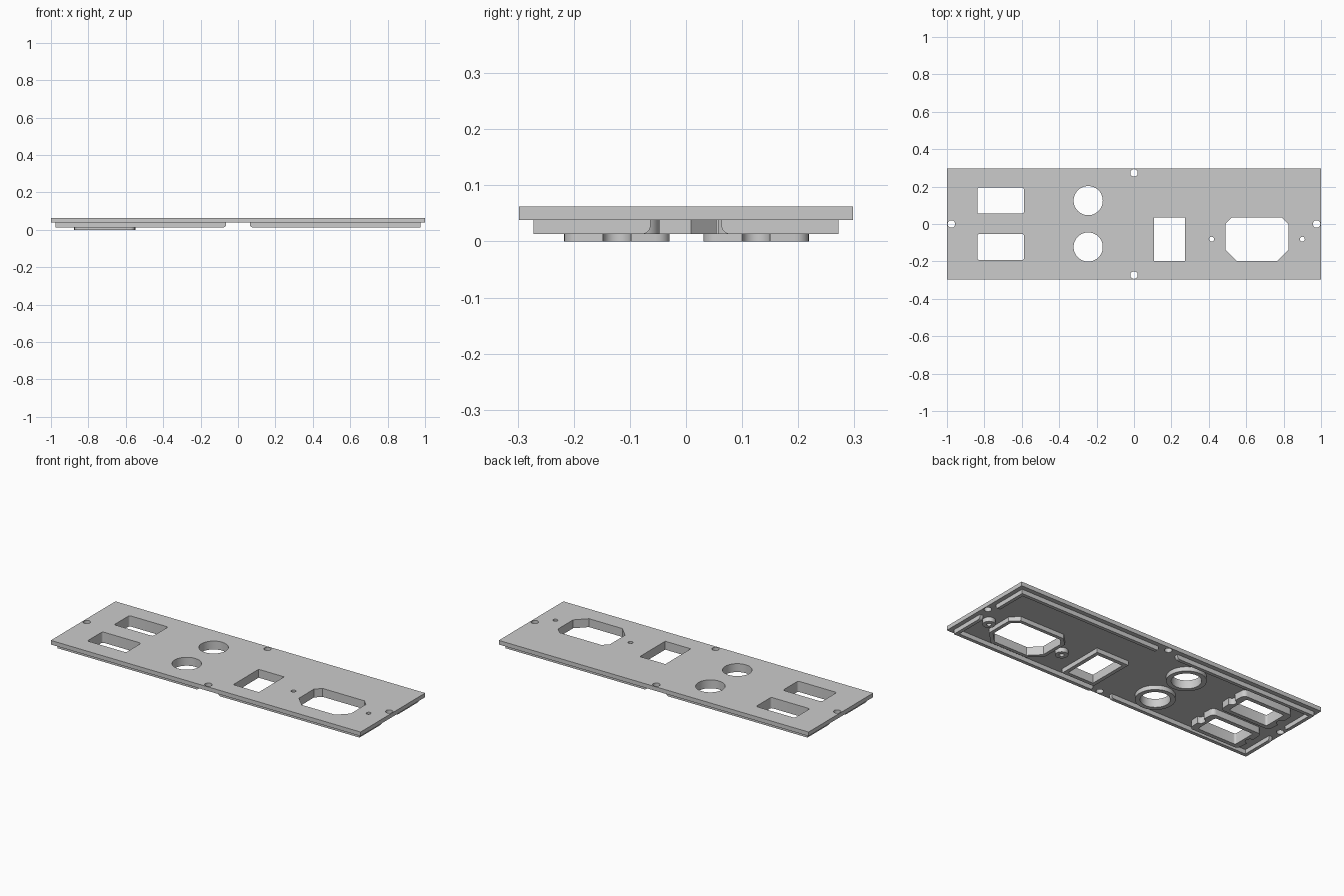
import bpy, bmesh
from math import pi, sin, cos

cube = bpy.data.objects.get("Cube")
if cube:
    bpy.data.objects.remove(cube, do_unlink=True)

# One grey for the whole panel
GREY = (0.6, 0.6, 0.6, 1.0)
grey = bpy.data.materials.new("panel grey")
grey.use_nodes = True
grey.diffuse_color = GREY
grey.node_tree.nodes["Principled BSDF"].inputs["Base Color"].default_value = GREY

# Levels: collar foot, rail foot, plate underside, plate top
FOOT, RAIL, UNDER, TOP = 0.0, 0.013, 0.038, 0.062


def arc(cx, cy, r, a0, a1, n):
    return [(cx + r * cos(a0 + (a1 - a0) * i / n),
             cy + r * sin(a0 + (a1 - a0) * i / n)) for i in range(n + 1)]


def circle(cx, cy, r, n=48):
    return arc(cx, cy, r, 0, 2 * pi, n)[:-1]


def box(x0, x1, y0, y1, low=0.0, high=0.0, n=1, grow=0.0):
    """Rectangle with cut (n=1) or rounded corners, low and high in y."""
    x0, x1, y0, y1 = x0 - grow, x1 + grow, y0 - grow, y1 + grow
    if low == 0:
        return [(x0, y0), (x1, y0), (x1, y1), (x0, y1)]
    low, high = low + grow * 0.586, high + grow * 0.586
    return (arc(x0 + low, y0 + low, low, pi, 1.5 * pi, n)
            + arc(x1 - low, y0 + low, low, 1.5 * pi, 2 * pi, n)
            + arc(x1 - high, y1 - high, high, 0, pi / 2, n)
            + arc(x0 + high, y1 - high, high, pi / 2, pi, n))


def finish(bm, name):
    bmesh.ops.recalc_face_normals(bm, faces=bm.faces)
    mesh = bpy.data.meshes.new(name)
    bm.to_mesh(mesh)
    bm.free()
    mesh.materials.append(grey)
    obj = bpy.data.objects.new(name, mesh)
    bpy.context.collection.objects.link(obj)
    bpy.ops.object.select_all(action='DESELECT')
    obj.select_set(True)
    bpy.context.view_layer.objects.active = obj
    bpy.ops.object.shade_smooth_by_angle(angle=pi / 6)
    return obj


def slab(name, outlines, z0, z1):
    """Extruded flat shape; outlines after the first are holes."""
    curve = bpy.data.curves.new(name + " outline", 'CURVE')
    curve.dimensions = '2D'
    curve.fill_mode = 'BOTH'
    curve.extrude = (z1 - z0) / 2
    for pts in outlines:
        spline = curve.splines.new('POLY')
        spline.points.add(len(pts) - 1)
        for p, (x, y) in zip(spline.points, pts):
            p.co = (x, y, 0, 1)
        spline.use_cyclic_u = True
    temp = bpy.data.objects.new(name + " outline", curve)
    bpy.context.collection.objects.link(temp)
    bm = bmesh.new()
    bm.from_mesh(temp.to_mesh())
    temp.to_mesh_clear()
    bpy.data.objects.remove(temp, do_unlink=True)
    bpy.data.curves.remove(curve)
    bmesh.ops.remove_doubles(bm, verts=bm.verts, dist=1e-5)
    bmesh.ops.translate(bm, verts=bm.verts, vec=(0, 0, (z0 + z1) / 2))
    return finish(bm, name)


# Openings
PAIR_Y = {"back": 0.125, "front": -0.123}
SOCKET = dict(x0=0.49, x1=0.825, y0=-0.198, y1=0.034, low=0.06, high=0.033)
SWITCH = dict(x0=0.108, x1=0.273, y0=-0.198, y1=0.036)
SCREWS = {"inner": 0.415, "outer": 0.9}
SCREW_Y, JACK_X, PORT_X = -0.081, -0.245, -0.713


def port_hole(y):
    return box(PORT_X - 0.125, PORT_X + 0.125, y - 0.07, y + 0.07, 0.012, 0.012, 5)


# Plate with every opening and four edge screw holes
holes = [box(**SOCKET), box(**SWITCH)]
for y in PAIR_Y.values():
    holes += [port_hole(y), circle(JACK_X, y, 0.078)]
holes += [circle(x, SCREW_Y, 0.013, 24) for x in SCREWS.values()]
holes += [circle(x, y, 0.02, 24)
          for x, y in ((0, 0.273), (0, -0.273), (0.976, 0), (-0.976, 0))]
slab("face_plate", [box(-1, 1, -0.298, 0.298)] + holes, UNDER, TOP)

# Collars beneath the socket and switch openings
slab("socket_collar", [box(**SOCKET, grow=0.02), box(**SOCKET)], RAIL, UNDER)
slab("switch_collar", [box(**SWITCH, grow=0.022), box(**SWITCH)], RAIL, UNDER)

# Bosses around the socket screws
for side, x in SCREWS.items():
    slab(f"{side}_screw_boss",
         [circle(x, SCREW_Y, 0.034), circle(x, SCREW_Y, 0.013, 24)], RAIL, UNDER)

# Round jack collars and deeper port collars with a notch at each end
for side, y in PAIR_Y.items():
    slab(f"{side}_jack_collar",
         [circle(JACK_X, y, 0.104), circle(JACK_X, y, 0.078)], RAIL, UNDER)
    w, d, r = 0.162, 0.094, 0.025
    half = (arc(w - r, r - d, r, -pi / 2, 0, 6)
            + arc(w + 0.003, 0, r, 1.5 * pi, pi / 2, 10)
            + arc(w - r, d - r, r, 0, pi / 2, 6))
    outer = [(PORT_X + s * px, y + s * py) for s in (1, -1) for px, py in half]
    slab(f"{side}_port_collar", [outer, port_hole(y)], FOOT, UNDER)

# Corner rails, rounded off where they stop short of the edge screws
X, Y, GAP, T = 0.975, 0.272, 0.063, 0.02
for sx, xname in ((1, "left"), (-1, "right")):
    for sy, yname in ((1, "back"), (-1, "front")):
        outline = [(GAP, Y), (X, Y), (X, GAP), (X - T, GAP), (X - T, Y - T), (GAP, Y - T)]
        bm = bmesh.new()
        face = bm.faces.new([bm.verts.new((sx * x, sy * y, RAIL)) for x, y in outline])
        up = bmesh.ops.extrude_face_region(bm, geom=[face])["geom"]
        bmesh.ops.translate(bm, vec=(0, 0, UNDER - RAIL),
                            verts=[v for v in up if isinstance(v, bmesh.types.BMVert)])
        ends = [e for e in bm.edges
                if all(v.co.z < RAIL + 0.001 for v in e.verts)
                and any(all(abs(abs(v.co[k]) - GAP) < 0.001 for v in e.verts)
                        for k in (0, 1))]
        bmesh.ops.bevel(bm, geom=ends, offset=0.016, segments=5,
                        profile=0.5, affect='EDGES')
        finish(bm, f"{yname}_{xname}_rail")
